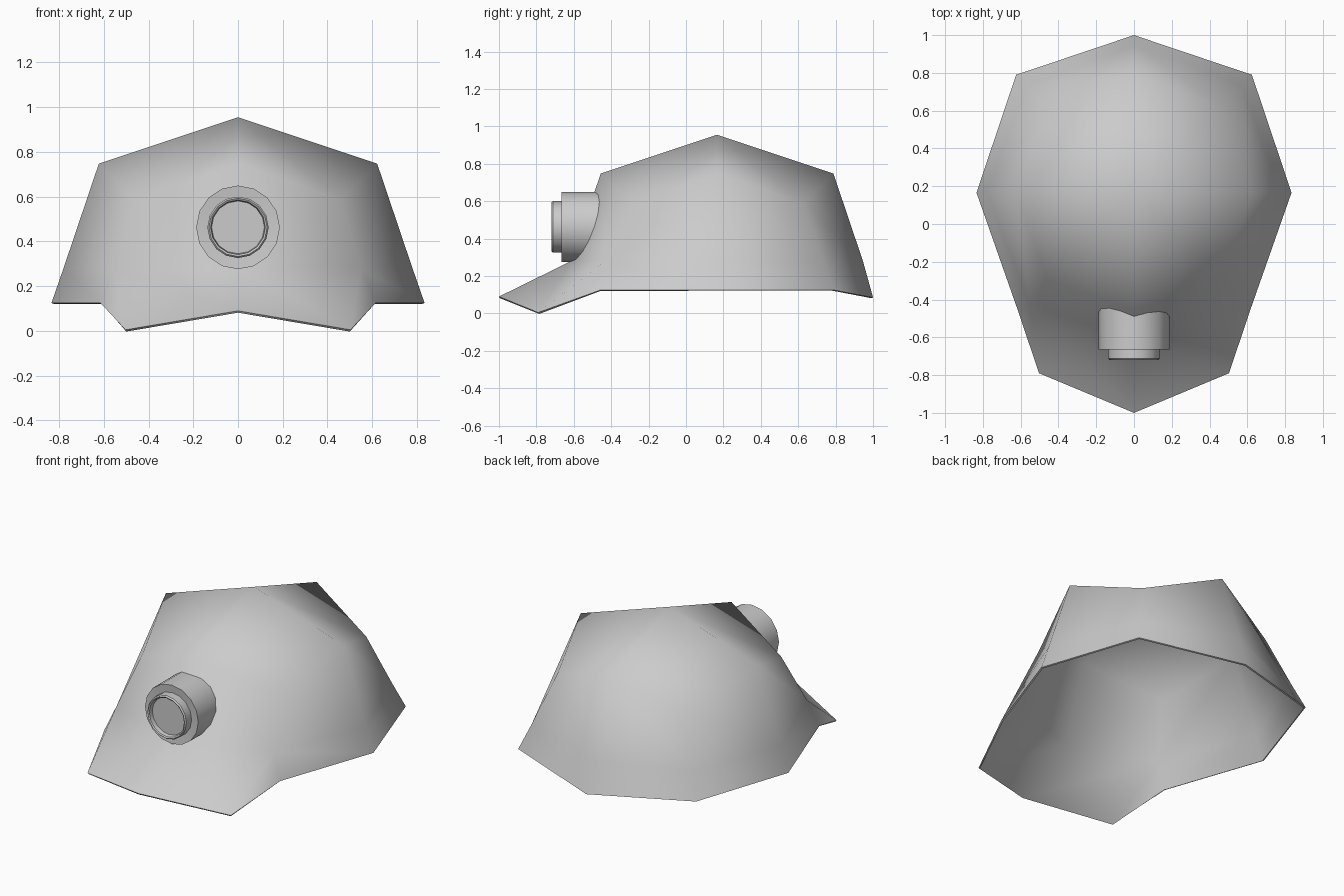
import bpy, bmesh, math
from mathutils import Vector
from mathutils.bvhtree import BVHTree

if "Cube" in bpy.data.objects:
    bpy.data.objects.remove(bpy.data.objects["Cube"])

CY = 0.166  # dome centre in y


def make_object(name, bm, angle):
    me = bpy.data.meshes.new(name)
    bm.to_mesh(me)
    ob = bpy.data.objects.new(name, me)
    bpy.context.collection.objects.link(ob)
    bpy.ops.object.select_all(action='DESELECT')
    ob.select_set(True)
    bpy.context.view_layer.objects.active = ob
    if name == "helmet_shell":
        m = ob.modifiers.new("thickness", 'SOLIDIFY')
        m.thickness, m.offset = 0.01, -1
        bpy.ops.object.modifier_apply(modifier=m.name)
    bpy.ops.object.shade_smooth_by_angle(angle=angle)
    return ob


# Helmet shell: rings of eight points, starting at the front and turning to +x
bm = bmesh.new()


def ring(mid, corner, z_mid, z_corner):
    pts = [(0, -1), (1, -1), (1, 0), (1, 1), (0, 1), (-1, 1), (-1, 0), (-1, -1)]
    out = []
    for x, y in pts:
        r, z = (corner, z_corner) if x and y else (mid, z_mid)
        out.append(bm.verts.new((x * r, CY + y * r, z)))
    return out


apex = bm.verts.new((0, CY, 0.955))
upper = ring(0.622, 0.461, 0.748, 0.586)
lower = ring(0.78, 0.567, 0.28, 0.28)
rim = ring(0.834, 0.624, 0.125, 0.125)
rim[4].co = (0, 1, 0.085)
for i in (1, 7):
    lower[i].co = (math.copysign(0.55, lower[i].co.x), -0.43, 0.28)
    rim[i].co.x *= 0.985
for i in (0, 2, 4, 6):
    bm.faces.new((apex, upper[i], upper[(i + 1) % 8], upper[(i + 2) % 8]))
for i in range(8):
    j = (i + 1) % 8
    bm.faces.new((upper[i], lower[i], lower[j], upper[j]))
    if i not in (0, 7):
        bm.faces.new((lower[i], rim[i], rim[j], lower[j]))

# Visor drawn out from the front of the shell
tip = rim[0]
tip.co = (0, -1, 0.09)
for side in (1, 7):
    s = 1 if side == 1 else -1
    v = bm.verts.new((s * 0.503, -0.79, 0.005))
    bm.faces.new((lower[0], tip, v, lower[side])[::s])
    bm.faces.new((lower[side], v, rim[side])[::s])
bm.normal_update()
dome = BVHTree.FromBMesh(bm)
make_object("helmet_shell", bm, math.radians(70))
bm.free()

# Head lamp: stepped profile (radius, y) around y, rear edge fitted to the dome
N, LZ = 16, 0.463
profile = [(0.187, None), (0.187, -0.665), (0.137, -0.66), (0.137, -0.712),
           (0.13, -0.72), (0.122, -0.715), (0.118, -0.69)]
bm = bmesh.new()
loops = []
for r, y in profile:
    loop = []
    for k in range(N):
        a = 2 * math.pi * k / N
        x, z = r * math.sin(a), LZ + r * math.cos(a)
        yy = y
        if y is None:
            hit = dome.ray_cast(Vector((x, -2, z)), Vector((0, 1, 0)))[0]
            yy = (hit.y if hit else -0.5) + 0.004
        loop.append(bm.verts.new((x, yy, z)))
    loops.append(loop)
for a, b in zip(loops, loops[1:]):
    for k in range(N):
        j = (k + 1) % N
        bm.faces.new((a[k], a[j], b[j], b[k]))
bm.faces.new(loops[-1])
bmesh.ops.recalc_face_normals(bm, faces=bm.faces)
make_object("head_lamp", bm, math.radians(40))
bm.free()
